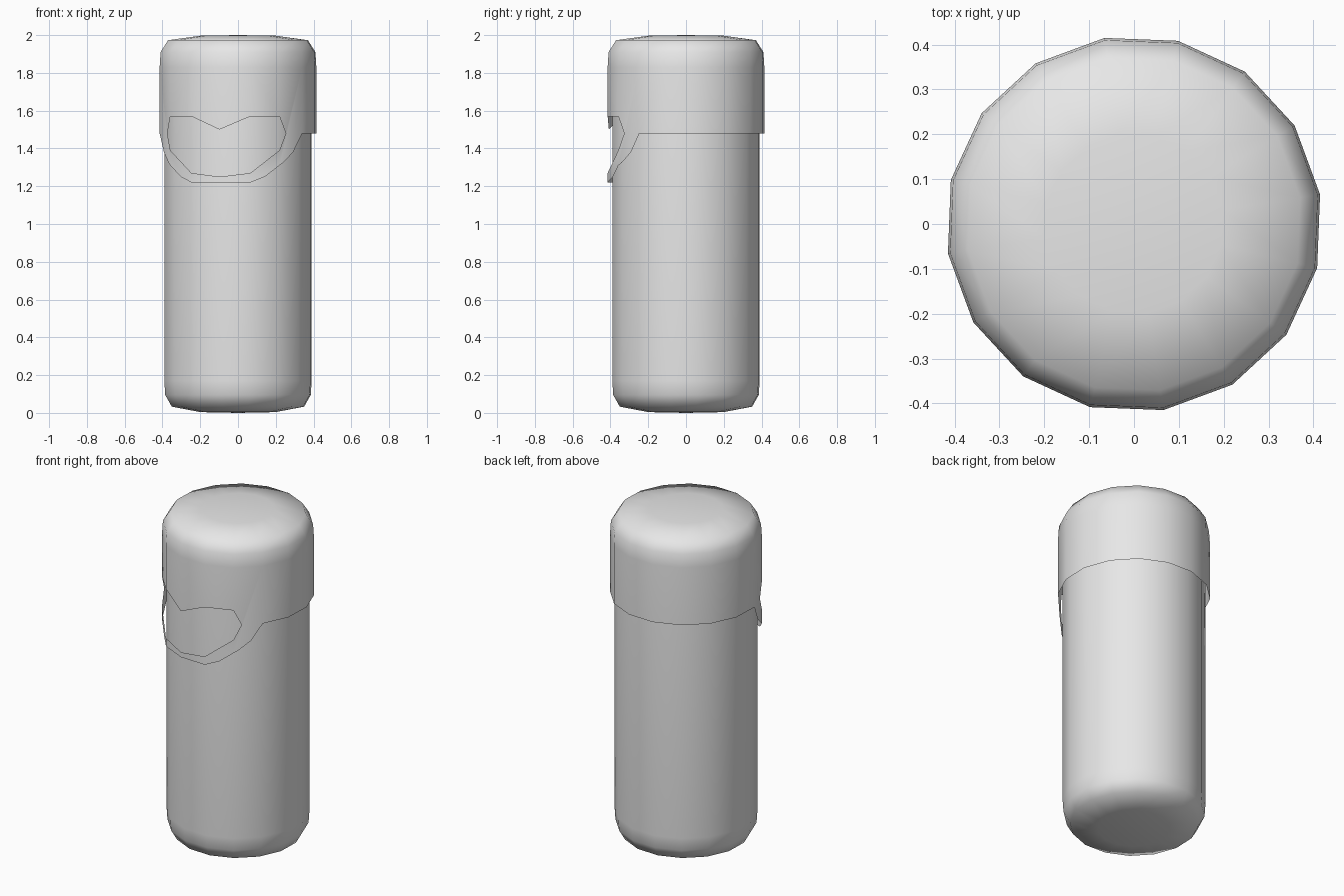
import bpy
import bmesh
import math

SIDES = 16
FRONT = math.radians(-103.5)   # facet corner on the centre line of the tab

cube = bpy.data.objects.get("Cube")
if cube:
    bpy.data.objects.remove(cube, do_unlink=True)

grey = bpy.data.materials.new("light grey")
grey.use_nodes = True
grey.diffuse_color = (0.8, 0.8, 0.8, 1)
grey.node_tree.nodes["Principled BSDF"].inputs["Base Color"].default_value = (0.8, 0.8, 0.8, 1)


def point(step, radius, z):
    """Point on the faceted wall; step counts facets from the tab centre."""
    low = math.floor(step)
    t = step - low
    a, b = (FRONT + math.tau * k / SIDES for k in (low, low + 1))
    x = math.cos(a) * (1 - t) + math.cos(b) * t
    y = math.sin(a) * (1 - t) + math.sin(b) * t
    return (radius * x, radius * y, z)


def add_face(bm, points):
    bm.faces.new([bm.verts.new(p) for p in points])


def lathe(bm, profile):
    """Turn (radius, z) pairs around the axis; radius 0 closes the end."""
    for (r0, z0), (r1, z1) in zip(profile, profile[1:]):
        for s in range(SIDES):
            ring = []
            for p in (point(s, r0, z0), point(s + 1, r0, z0),
                      point(s + 1, r1, z1), point(s, r1, z1)):
                if p not in ring:
                    ring.append(p)
            add_face(bm, ring)


def finish(bm, name):
    bmesh.ops.remove_doubles(bm, verts=bm.verts, dist=0.0005)
    bmesh.ops.recalc_face_normals(bm, faces=bm.faces)
    mesh = bpy.data.meshes.new(name)
    bm.to_mesh(mesh)
    bm.free()
    mesh.materials.append(grey)
    for poly in mesh.polygons:
        poly.use_smooth = True
    obj = bpy.data.objects.new(name, mesh)
    bpy.context.collection.objects.link(obj)
    return obj


# Body: closed cylinder with rounded ends
body = bmesh.new()
lathe(body, [(0, 0), (0.2, 0.004), (0.355, 0.033), (0.39, 0.095), (0.395, 0.17),
             (0.395, 1.82), (0.39, 1.89), (0.35, 1.95), (0.2, 1.98), (0, 1.985)])
finish(body, "body")

# Cap: thin shell with a rounded top
R, SHOULDER, RIM = 0.42, 1.83, 1.48
cap = bmesh.new()
lathe(cap, [(R, SHOULDER), (0.415, 1.91), (0.375, 1.973), (0.2, 1.997), (0, 2.0)])

# Plain skirt around the back
for s in range(3, SIDES - 3):
    add_face(cap, [point(s, R, RIM), point(s + 1, R, RIM),
                   point(s + 1, R, SHOULDER), point(s, R, SHOULDER)])

# Front skirt: hanging tab with a cut-out, mirrored about its centre line
half_panels = [
    [(0, SHOULDER), (1, SHOULDER), (1, 1.57), (0, 1.5)],
    [(0, 1.25), (1, 1.27), (1, 1.22), (0, 1.22)],
    [(1, SHOULDER), (2, SHOULDER), (2, 1.57), (1, 1.57)],
    [(1, 1.27), (2, 1.39), (2, 1.31), (1.5, 1.25), (1, 1.22)],
    [(2, SHOULDER), (3, SHOULDER), (3, RIM), (2.6, 1.38), (2.17, 1.325),
     (2, 1.31), (2, 1.39), (2.28, RIM), (2, 1.57)],
]
for side in (1, -1):
    for panel in half_panels:
        add_face(cap, [point(side * s, R, z) for s, z in panel])
finish(cap, "cap")
